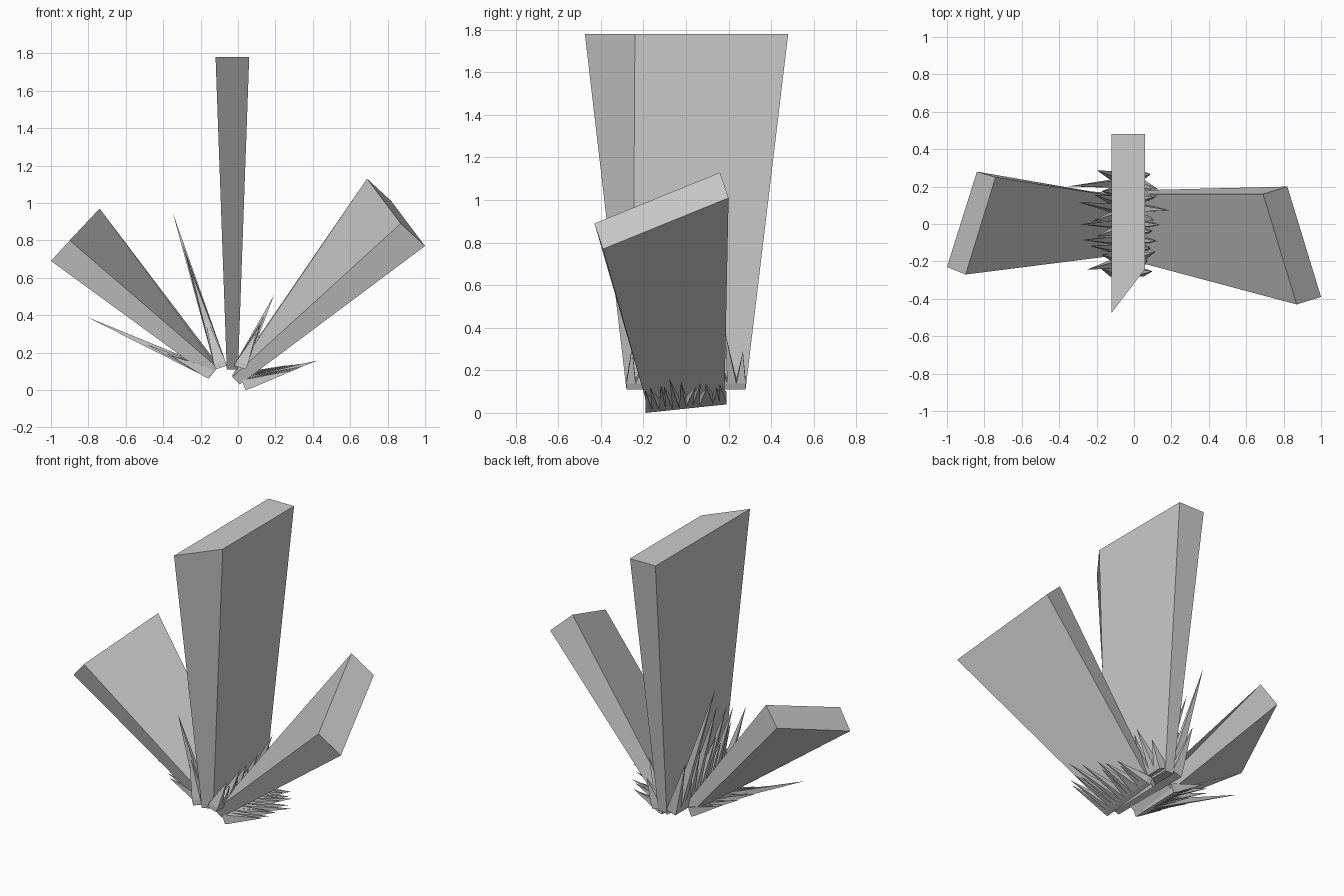
import bpy
import random
from mathutils import Vector

if "Cube" in bpy.data.objects:
    bpy.data.objects.remove(bpy.data.objects["Cube"])

random.seed(4)
BOX = [(3, 2, 1, 0), (4, 5, 6, 7), (0, 1, 5, 4), (1, 2, 6, 5), (2, 3, 7, 6), (3, 0, 4, 7)]


def make_object(name, verts, faces):
    mesh = bpy.data.meshes.new(name)
    mesh.from_pydata([tuple(v) for v in verts], [], faces)
    mesh.update()
    import bmesh
    bm = bmesh.new()
    bm.from_mesh(mesh)
    bmesh.ops.recalc_face_normals(bm, faces=bm.faces)
    bm.to_mesh(mesh)
    bm.free()
    obj = bpy.data.objects.new(name, mesh)
    bpy.context.collection.objects.link(obj)
    return obj


def blade(name, bottom, top):
    """Tapered slab between two four-cornered ends."""
    return make_object(name, bottom + top, BOX)


def spike_row(name, start, end, width, tip, lengths):
    """Bar from start to end carrying one sharp pyramid per length factor."""
    start, end, width, tip = map(Vector, (start, end, width, tip))
    half_w = width / 2
    step = (end - start) / len(lengths)
    lift = tip.normalized() * 0.03
    verts = [start - half_w, end - half_w, end + half_w, start + half_w]
    verts += [v + lift for v in verts]
    faces = list(BOX)
    for i, factor in enumerate(lengths):
        a = start + step * i + lift
        b = a + step
        n = len(verts)
        point = (a + b) / 2 + tip * factor
        point.y += random.uniform(-0.035, 0.035)
        verts += [a - half_w, b - half_w, b + half_w, a + half_w, point]
        faces += [(n, n + 1, n + 4), (n + 1, n + 2, n + 4), (n + 2, n + 3, n + 4),
                  (n + 3, n, n + 4), (n, n + 3, n + 2, n + 1)]
    return make_object(name, verts, faces)


# Three large slabs fanning out from the base
blade("centre_blade",
      [(-0.06, -0.28, 0.11), (0.0, -0.25, 0.11), (0.0, 0.28, 0.11), (-0.06, 0.28, 0.11)],
      [(-0.12, -0.475, 1.78), (0.06, -0.24, 1.78), (0.06, 0.48, 1.78), (-0.12, 0.48, 1.78)])
blade("right_blade",
      [(-0.03, 0.16, 0.08), (0.01, 0.18, 0.04), (0.01, -0.18, 0.03), (-0.03, -0.19, 0.07)],
      [(0.69, 0.16, 1.13), (0.82, 0.20, 1.01), (1.0, -0.39, 0.77), (0.87, -0.43, 0.89)])
blade("left_blade",
      [(-0.11, 0.15, 0.14), (-0.15, 0.16, 0.09), (-0.15, -0.16, 0.07), (-0.11, -0.17, 0.12)],
      [(-0.74, 0.25, 0.97), (-0.84, 0.28, 0.86), (-1.0, -0.23, 0.69), (-0.90, -0.27, 0.80)])

# Rows of spikes between and below the slabs
spike_row("right_lower_spikes", (0.03, -0.19, 0.025), (0.03, 0.19, 0.065),
          (-0.02, 0, 0.05), (0.37, 0, 0.11),
          [0.66, 0.75, 0.8, 0.7, 1.0, 0.85, 0.6, 0.75, 0.5, 0.65, 0.45, 0.55])
spike_row("left_lower_spikes", (-0.145, -0.17, 0.085), (-0.145, 0.17, 0.095),
          (0.02, 0, 0.05), (-0.635, 0, 0.29),
          [0.3, 0.34, 0.5, 1.0, 0.4, 0.3, 0.55, 0.35, 0.25, 0.45, 0.3, 0.3])
spike_row("left_upper_spikes", (-0.09, -0.28, 0.12), (-0.09, 0.28, 0.12),
          (0.06, 0, 0.02), (-0.25, 0, 0.80),
          [0.35, 0.62, 0.3, 0.55, 0.7, 0.4, 0.75, 0.5, 0.8, 0.45, 0.3, 1.0, 0.4])
spike_row("right_upper_spikes", (0.01, -0.28, 0.12), (0.01, 0.28, 0.12),
          (0.06, 0, -0.02), (0.17, 0, 0.36),
          [0.45, 0.3, 0.55, 0.4, 0.6, 0.45, 0.7, 0.5, 1.0, 0.6, 0.45, 0.65, 0.4])
